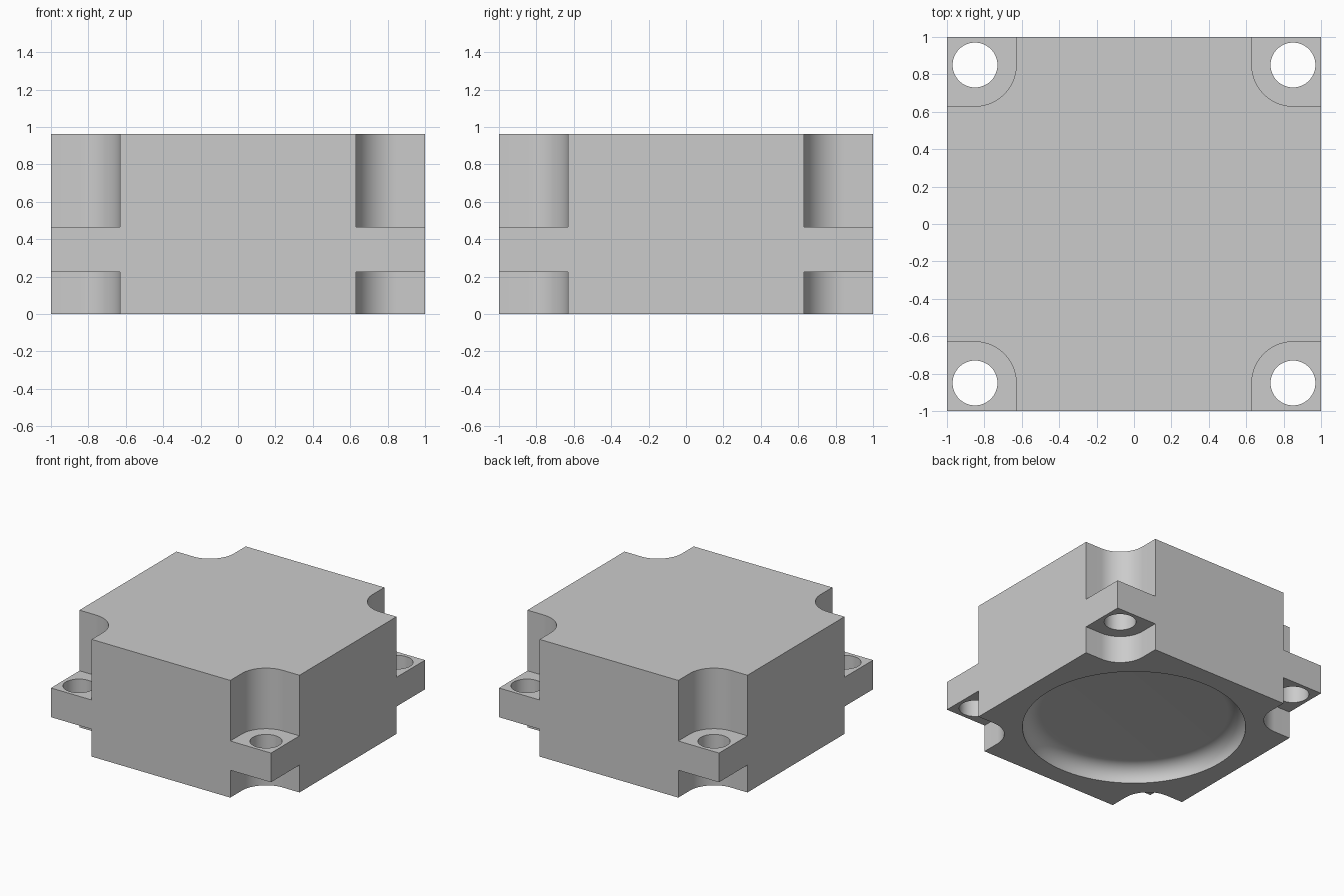
import bpy
import bmesh
from math import sin, cos, pi, radians

if "Cube" in bpy.data.objects:
    bpy.data.objects.remove(bpy.data.objects["Cube"], do_unlink=True)

HEIGHT = 0.963
TAB_LOW, TAB_HIGH = 0.225, 0.465      # mounting tabs
BOLT, HOLE_R, NOTCH_R = 0.85, 0.12, 0.22
RECESS_R, RECESS_DEPTH = 0.84, 0.13
OVER = 0.1                            # cutter overshoot

grey = bpy.data.materials.new("light grey")
grey.use_nodes = True
colour = (0.6, 0.6, 0.6, 1)
grey.diffuse_color = colour
grey.node_tree.nodes["Principled BSDF"].inputs["Base Color"].default_value = colour


def arc(cx, cy, r, start, end, steps):
    """Points along a circular arc, angles in degrees."""
    angles = [radians(start + (end - start) * i / steps) for i in range(steps + 1)]
    return [(cx + r * cos(a), cy + r * sin(a)) for a in angles]


def add_loft(bm, rings):
    """Closed solid through rings of equal point count."""
    loops = [[bm.verts.new(p) for p in ring] for ring in rings]
    n = len(loops[0])
    for a, b in zip(loops, loops[1:]):
        for i in range(n):
            j = (i + 1) % n
            bm.faces.new((a[i], a[j], b[j], b[i]))
    bm.faces.new(loops[0][::-1])
    bm.faces.new(loops[-1])


def add_prism(bm, outline, low, high):
    add_loft(bm, [[(x, y, z) for x, y in outline] for z in (low, high)])


def make_object(name, bm):
    bmesh.ops.recalc_face_normals(bm, faces=bm.faces)
    mesh = bpy.data.meshes.new(name)
    bm.to_mesh(mesh)
    bm.free()
    mesh.materials.append(grey)
    obj = bpy.data.objects.new(name, mesh)
    bpy.context.collection.objects.link(obj)
    return obj


def four_corners(name, outline, low, high):
    bm = bmesh.new()
    for sx in (-1, 1):
        for sy in (-1, 1):
            add_prism(bm, [(sx * x, sy * y) for x, y in outline], low, high)
    return make_object(name, bm)


# Square block
bm = bmesh.new()
add_prism(bm, [(-1, -1), (1, -1), (1, 1), (-1, 1)], 0, HEIGHT)
body = make_object("housing_body", bm)

# Rounded corner notches above and below the tabs, and bolt holes through them
edge = 1 + OVER
inner = BOLT - NOTCH_R
notch = [(inner, edge)] + arc(BOLT, BOLT, NOTCH_R, 180, 270, 24) + [(edge, inner), (edge, edge)]
hole = arc(BOLT, BOLT, HOLE_R, 0, 360, 48)[:-1]
cutters = [
    four_corners("upper_notch_cutter", notch, TAB_HIGH, HEIGHT + OVER),
    four_corners("lower_notch_cutter", notch, -OVER, TAB_LOW),
    four_corners("bolt_hole_cutter", hole, TAB_LOW - OVER, TAB_HIGH + OVER),
]

# Round recess underneath with a filleted floor
bm = bmesh.new()
profile = [(RECESS_R, -OVER)] + arc(RECESS_R - RECESS_DEPTH, 0, RECESS_DEPTH, 0, 90, 10)
add_loft(bm, [[(x, y, z) for x, y in arc(0, 0, r, 0, 360, 96)[:-1]] for r, z in profile])
cutters.append(make_object("recess_cutter", bm))

# Cut the block, then discard the cutters
bpy.ops.object.select_all(action="DESELECT")
body.select_set(True)
bpy.context.view_layer.objects.active = body
for cutter in cutters:
    cutter.hide_render = True
    mod = body.modifiers.new(cutter.name, "BOOLEAN")
    mod.operation = "DIFFERENCE"
    mod.solver = "EXACT"
    mod.object = cutter
    bpy.ops.object.modifier_apply(modifier=mod.name)
    bpy.data.objects.remove(cutter, do_unlink=True)

bpy.ops.object.shade_smooth_by_angle(angle=radians(30))
